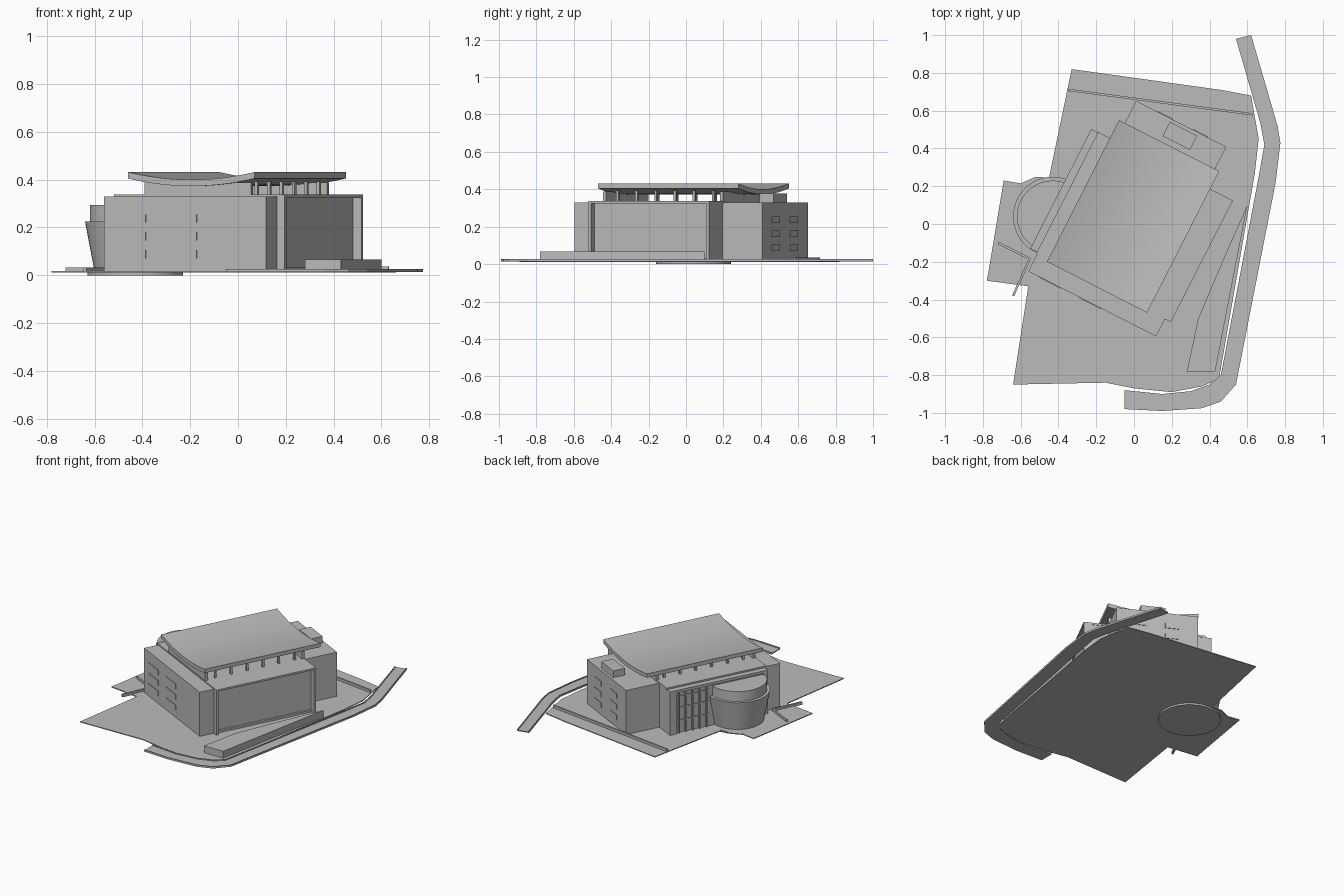
import bpy, bmesh, math
from mathutils import Matrix, Vector

cube = bpy.data.objects.get("Cube")
if cube:
    bpy.data.objects.remove(cube, do_unlink=True)

# One pale grey for the whole massing model
grey = bpy.data.materials.new("pale_grey")
grey.use_nodes = True
tone = (0.5, 0.5, 0.5, 1)
grey.diffuse_color = tone
grey.node_tree.nodes["Principled BSDF"].inputs["Base Color"].default_value = tone

TURN = Matrix.Rotation(math.radians(-27), 4, 'Z')   # building is turned on its site
SITE = Matrix.Identity(4)


def finish(name, bm, matrix, smooth=False):
    bmesh.ops.recalc_face_normals(bm, faces=bm.faces[:])
    bm.transform(matrix)
    mesh = bpy.data.meshes.new(name)
    bm.to_mesh(mesh)
    bm.free()
    mesh.materials.append(grey)
    ob = bpy.data.objects.new(name, mesh)
    bpy.context.collection.objects.link(ob)
    if smooth:
        bpy.ops.object.select_all(action='DESELECT')
        ob.select_set(True)
        bpy.context.view_layer.objects.active = ob
        bpy.ops.object.shade_smooth_by_angle(angle=math.radians(35))
    return ob


def prism(name, outline, z0, z1, matrix=SITE, smooth=False):
    bm = bmesh.new()
    face = bm.faces.new([bm.verts.new((x, y, z0)) for x, y in outline])
    top = bmesh.ops.extrude_face_region(bm, geom=[face])["geom"]
    moved = [v for v in top if isinstance(v, bmesh.types.BMVert)]
    bmesh.ops.translate(bm, verts=moved, vec=(0, 0, z1 - z0))
    return finish(name, bm, matrix, smooth)


def box(name, u0, u1, v0, v1, z0, z1):
    return prism(name, [(u0, v0), (u1, v0), (u1, v1), (u0, v1)], z0, z1, TURN)


def strip(name, left, right, z0, z1):
    # Ribbon between two matching edges
    bm = bmesh.new()
    rings = []
    for a, b in zip(left, right):
        rings.append([bm.verts.new((p[0], p[1], z))
                      for p, z in ((a, z0), (b, z0), (b, z1), (a, z1))])
    for r, s in zip(rings, rings[1:]):
        for i in range(4):
            j = (i + 1) % 4
            bm.faces.new((r[i], r[j], s[j], s[i]))
    bm.faces.new(rings[0])
    bm.faces.new(rings[-1])
    return finish(name, bm, SITE)


def low_wall(name, a, b, z1, width=0.012):
    a, b = Vector(a), Vector(b)
    side = (b - a).orthogonal().normalized() * width / 2
    return prism(name, [a - side, b - side, b + side, a + side], 0.012, z1)


def drum(name, r0, r1, z0, z1):
    bm = bmesh.new()
    bmesh.ops.create_cone(bm, cap_ends=True, segments=48, radius1=r0, radius2=r1, depth=z1 - z0)
    return finish(name, bm, Matrix.Translation((-0.43, 0.04, (z0 + z1) / 2)), True)


# Site plate
prism("ground", [(-.33, .82), (.46, .71), (.62, .68), (.66, .45), (.64, .27), (.45, -.82),
                 (.36, -.86), (.2, -.89), (0, -.87), (-.15, -.84), (-.64, -.85),
                 (-.56, -.33), (-.78, -.3), (-.77, -.25), (-.69, .23), (-.6, .215), (-.52, .25),
                 (-.45, .245)], 0.012, 0.018)
drum("drum_foundation", 0.2, 0.2, 0.0, 0.014)

# Curved street with curbs
inner = [(-.05, -.88), (.15, -.9), (.3, -.885), (.4, -.85), (.46, -.8),
         (.66, .25), (.69, .42), (.67, .53), (.54, .98)]
outer = [(-.05, -.98), (.15, -.99), (.36, -.975), (.46, -.94), (.54, -.85),
         (.75, .22), (.775, .43), (.76, .52), (.62, 1.0)]


def blend(t):
    return [(a[0] + (b[0] - a[0]) * t, a[1] + (b[1] - a[1]) * t) for a, b in zip(inner, outer)]


strip("street", inner, outer, 0.014, 0.021)
strip("inner_curb", inner, blend(0.07), 0.014, 0.027)
strip("outer_curb", blend(0.93), outer, 0.014, 0.027)

# Landscape walls and planter
prism("planter", [(.28, -.78), (.43, -.78), (.6, .1), (.48, -.17), (.34, -.5)], 0.014, 0.067)
low_wall("back_wall", (-.35, .71), (.63, .58), 0.036)
low_wall("terrace_wall_left", (-.72, -.1), (-.55, -.185), 0.032)
low_wall("terrace_wall_front", (-.64, -.38), (-.55, -.18), 0.032)

# Building masses
box("main_hall", -.39, .37, -.375, .345, .014, .326)
box("front_slab", -.385, .375, -.477, -.37, .014, .33)
box("back_block", -.286, .25, .34, .586, .014, .33)
box("penthouse", -.076, .086, .484, .568, .33, .378)
box("hall_roof_slab", -.39, .41, -.375, .348, .324, .337)

# Recessed right wall framed by end fins
for label, v in (("front", -.375), ("back", .333)):
    box("right_fin_" + label, .36, .41, v, v + .015, .014, .326)
box("right_wall_base", .36, .385, -.36, .333, .014, .032)

# Glazed left wing: end piers, slab edges and mullions
box("left_wing_glass", -.415, -.38, -.36, .34, .014, .318)
box("left_wing_cap", -.43, -.38, -.365, .345, .308, .326)
box("left_pier_back", -.43, -.38, .295, .345, .014, .31)
box("left_pier_front", -.43, -.38, -.365, -.335, .014, .31)
for i in range(5):
    v = .07 + i * .05
    box("left_mullion_%d" % i, -.428, -.41, v, v + .01, .014, .31)
for z in (.1, .19, .27):
    box("left_transom", -.421, -.41, .06, .3, z, z + .008)

# Tapered drum with a narrower upper tier
drum("drum_lower", 0.17, 0.21, 0.014, 0.225)
drum("drum_upper", 0.19, 0.19, 0.22, 0.295)

# Shallow window plates on front slab and back block
for z in (.07, .145, .22):
    for u in (-.32, -.08):
        box("front_window", u, u + .13, -.481, -.47, z, z + .035)
    for u in (-.16, .05):
        box("back_window", u, u + .09, .58, .59, z, z + .035)

# Open upper storey: end walls and columns
box("upper_wall_front", -.25, .25, -.372, -.352, .33, .388)
box("upper_wall_back", -.25, .25, .33, .35, .33, .388)
for side in (-1, 1):
    for i in range(6):
        v = -.29 + i * .115
        u = side * .235
        box("column", u - .007, u + .007, v - .007, v + .007, .33, .393)

# Sagging roof shell, profile swept along the hall
N = 20
us = [-.32 + .595 * i / N for i in range(N + 1)]
sag = [.4 + .032 * (2 * i / N - 1) ** 2 for i in range(N + 1)]
profile = list(zip(us, sag)) + [(u, z - .027) for u, z in reversed(list(zip(us, sag)))]
# Profile plane (u, z) stands up and is swept along v
UPRIGHT = Matrix(((1, 0, 0, 0), (0, 0, 1, 0), (0, 1, 0, 0), (0, 0, 0, 1)))
roof = prism("curved_roof", profile, -.387, .454, SITE, False)
roof.data.transform(TURN @ UPRIGHT)
roof.data.flip_normals()
bpy.ops.object.select_all(action='DESELECT')
roof.select_set(True)
bpy.context.view_layer.objects.active = roof
bpy.ops.object.shade_smooth_by_angle(angle=math.radians(35))
